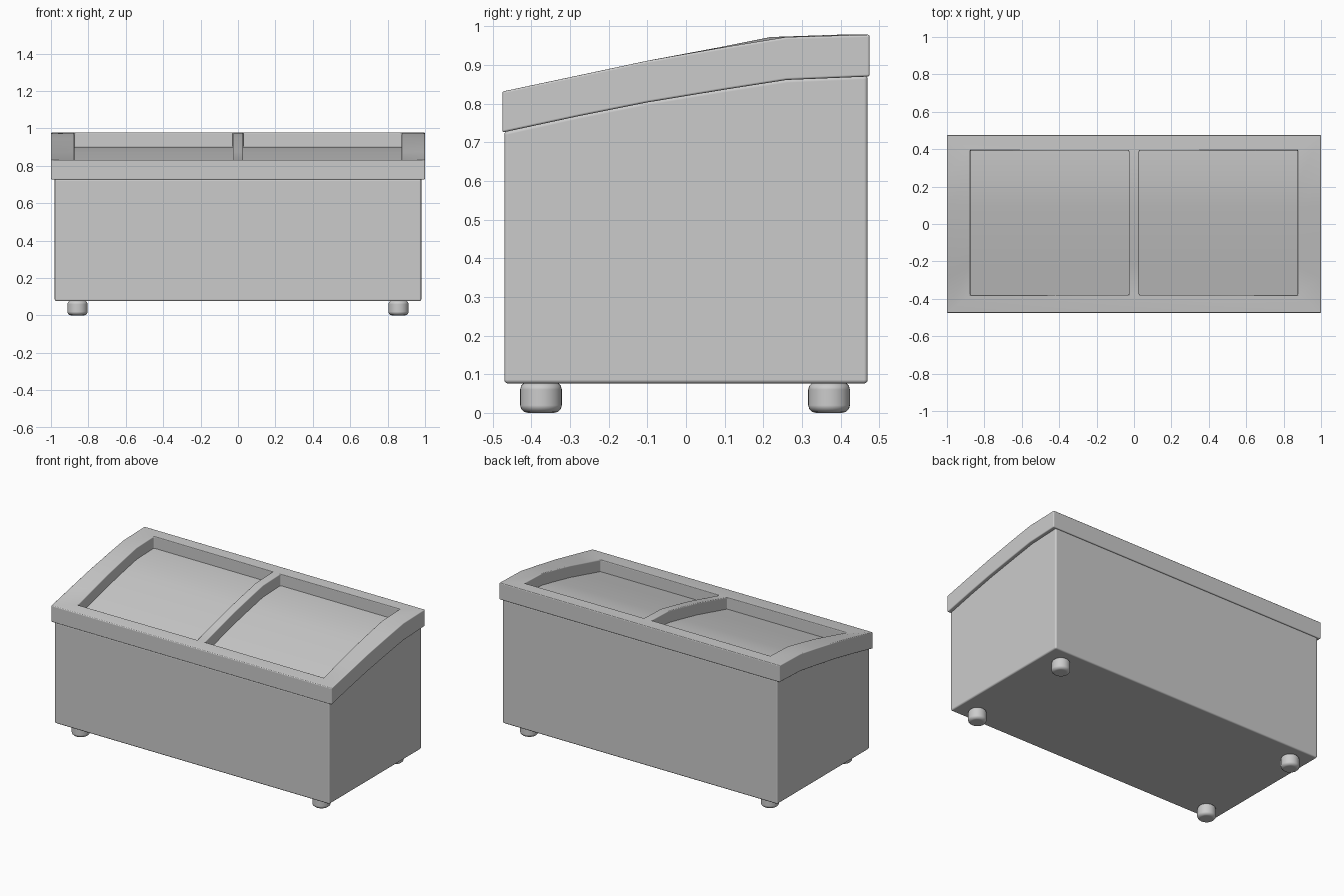
import bpy, bmesh, math

if "Cube" in bpy.data.objects:
    bpy.data.objects.remove(bpy.data.objects["Cube"])

# Side profiles as (y, z), front to back
RIM_TOP = [(-0.475, 0.832), (-0.28, 0.873), (-0.1, 0.911), (0.1, 0.946),
           (0.26, 0.972), (0.475, 0.978)]
RIM_BOTTOM = [(-0.475, 0.725), (-0.28, 0.767), (-0.1, 0.803), (0.1, 0.836),
              (0.26, 0.861), (0.475, 0.870)]
# The rim's inner edge is the outer profile squeezed inwards
RIM_INNER = [(y * 0.812 + 0.007, z) for y, z in RIM_TOP]
OPEN_OUT, OPEN_IN, GLASS_DEPTH = 0.875, 0.028, 0.075


def link(name, bm):
    bmesh.ops.recalc_face_normals(bm, faces=bm.faces)
    mesh = bpy.data.meshes.new(name)
    bm.to_mesh(mesh)
    bm.free()
    obj = bpy.data.objects.new(name, mesh)
    bpy.context.collection.objects.link(obj)
    return obj


def row(bm, x, profile, drop=0.0):
    return [bm.verts.new((x, y, z - drop)) for y, z in profile]


def bridge(bm, a, b):
    """Quads between two rows of equal length."""
    for i in range(len(a) - 1):
        bm.faces.new((a[i], a[i + 1], b[i + 1], b[i]))


def prism(name, x0, x1, profile):
    """Closed (y, z) profile stretched from x0 to x1."""
    bm = bmesh.new()
    a, b = row(bm, x0, profile), row(bm, x1, profile)
    bridge(bm, a + a[:1], b + b[:1])
    bm.faces.new(a)
    bm.faces.new(b)
    return link(name, bm)


def finish(obj, bevel=0.0):
    bpy.ops.object.select_all(action='DESELECT')
    obj.select_set(True)
    bpy.context.view_layer.objects.active = obj
    bpy.ops.object.shade_smooth_by_angle(angle=math.radians(35))
    if bevel:
        m = obj.modifiers.new("Bevel", 'BEVEL')
        m.width, m.segments = bevel, 3
        m.limit_method, m.angle_limit = 'ANGLE', math.radians(40)
        m.harden_normals = True


# Cabinet body, its top following the lid underside
top = [(max(-0.47, min(0.47, y)), z + 0.003) for y, z in RIM_BOTTOM]
finish(prism("cabinet_body", -0.98, 0.98, [(0.47, 0.076), (-0.47, 0.076)] + top), 0.01)

# Curved lid frame: mitred rim, divider, opening walls, outer sides, underside
bm = bmesh.new()
outer = [row(bm, x, RIM_TOP) for x in (-1, 1)]
under = [row(bm, x, RIM_BOTTOM) for x in (-1, 1)]
inner_x = (-OPEN_OUT, -OPEN_IN, OPEN_IN, OPEN_OUT)
inner = [row(bm, x, RIM_INNER) for x in inner_x]
wall = [row(bm, x, RIM_INNER, GLASS_DEPTH + 0.005) for x in inner_x]
bridge(bm, outer[0], inner[0])
bridge(bm, inner[1], inner[2])
bridge(bm, inner[3], outer[1])
bridge(bm, under[0], under[1])
for end in (0, -1):
    bm.faces.new([outer[0][end]] + [r[end] for r in inner] + [outer[1][end]])
    bm.faces.new((outer[0][end], outer[1][end], under[1][end], under[0][end]))
    for k in (0, 2):
        bm.faces.new((inner[k][end], inner[k + 1][end], wall[k + 1][end], wall[k][end]))
for o, u in zip(outer, under):
    bm.faces.new(o + u[::-1])
for i, w in zip(inner, wall):
    bridge(bm, i, w)
finish(link("lid_frame", bm), 0.006)

# Sunken curved glass panels
glass = [(y, z - GLASS_DEPTH) for y, z in RIM_INNER]
glass += [(y, z - 0.006) for y, z in reversed(glass)]
for side, s in (("left", -1), ("right", 1)):
    x0, x1 = sorted((s * OPEN_IN, s * OPEN_OUT))
    finish(prism(side + "_glass_panel", x0, x1, glass))

# Round feet with softened lower edge
for sx, side in ((-1, "left"), (1, "right")):
    for y, end in ((-0.375, "front"), (0.37, "back")):
        bpy.ops.mesh.primitive_cylinder_add(vertices=32, radius=0.054, depth=0.08,
                                            location=(sx * 0.858, y, 0.04))
        foot = bpy.context.object
        foot.name = f"{end}_{side}_foot"
        finish(foot, 0.02)
